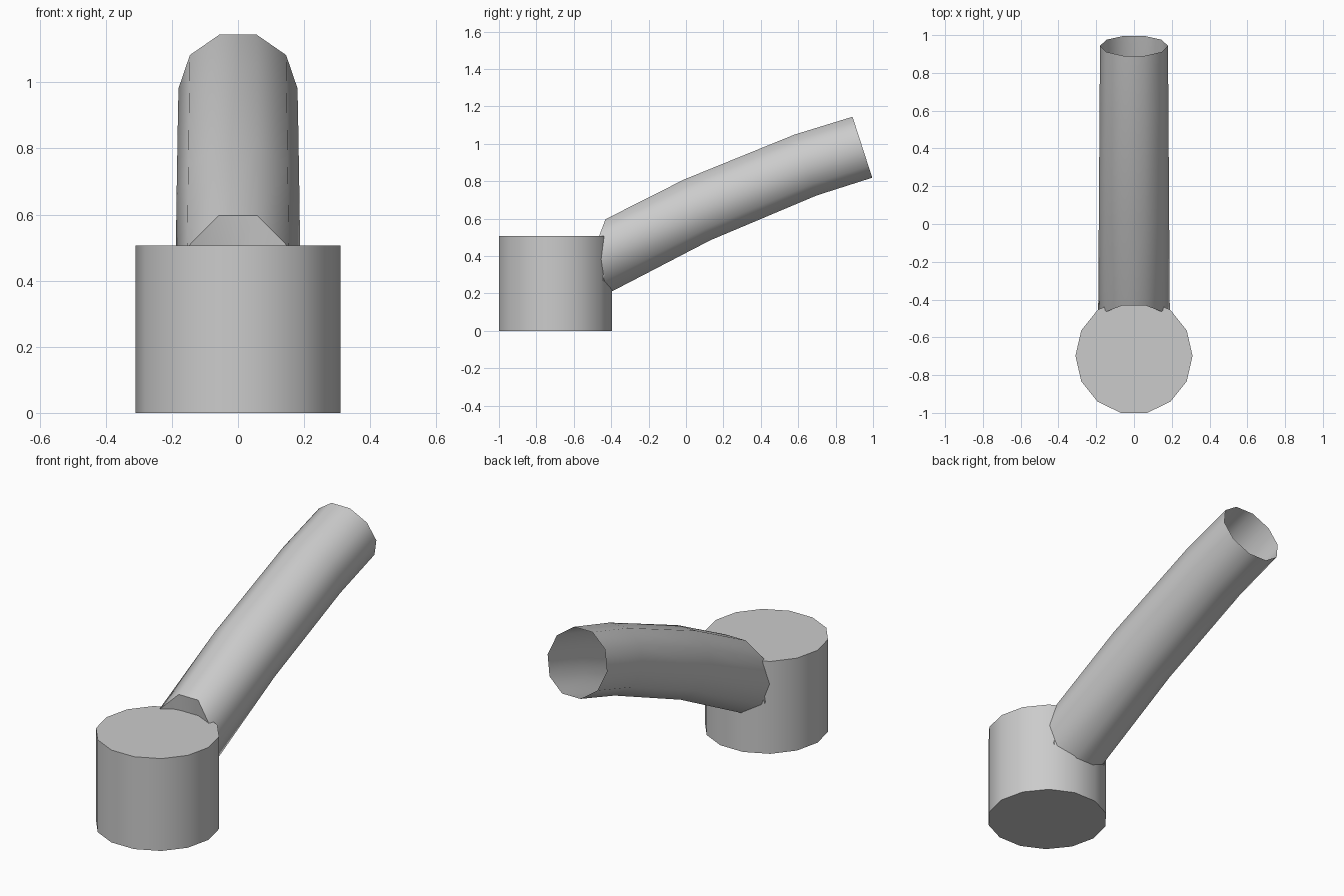
import bpy, bmesh, math

if "Cube" in bpy.data.objects:
    bpy.data.objects.remove(bpy.data.objects["Cube"])

grey = bpy.data.materials.new("plain_grey")
grey.diffuse_color = (0.6, 0.6, 0.6, 1)
grey.use_nodes = True
grey.node_tree.nodes["Principled BSDF"].inputs["Base Color"].default_value = grey.diffuse_color


def finish(bm, name, recalc=True):
    if recalc:
        bmesh.ops.recalc_face_normals(bm, faces=bm.faces)
    mesh = bpy.data.meshes.new(name)
    bm.to_mesh(mesh)
    bm.free()
    mesh.materials.append(grey)
    ob = bpy.data.objects.new(name, mesh)
    bpy.context.collection.objects.link(ob)
    bpy.ops.object.select_all(action='DESELECT')
    ob.select_set(True)
    bpy.context.view_layer.objects.active = ob
    bpy.ops.object.shade_smooth_by_angle(angle=math.radians(40))


# Base drum: 14-sided closed cylinder
R, H, CY = 0.31, 0.507, -0.698
bm = bmesh.new()
bmesh.ops.create_cone(bm, cap_ends=True, segments=14, radius1=R, radius2=R, depth=H)
# turn so corners lie on the x axis and a flat side faces the front
first = bm.verts[:][0].co
turn = -math.atan2(first.y, first.x)
for v in bm.verts:
    a = math.atan2(v.co.y, v.co.x) + turn
    v.co = (R * math.cos(a), CY + R * math.sin(a), v.co.z + H / 2)
finish(bm, "base_drum")

# Bent pipe: open 10-sided tube; each ring is
# (centre y, centre z, half width, half height, tilt of ring plane in degrees)
rings = [
    (-0.44, 0.28, 0.17, 0.16, 80),      # folded-in end hidden in the drum
    (-0.527, 0.345, 0.19, 0.284, 69),   # slanted mouth at the drum rim
    (0.06, 0.647, 0.186, 0.186, 113.3),
    (0.64, 0.887, 0.182, 0.182, 110),
    (0.943, 0.982, 0.18, 0.18, 107.9),
]
SIDES = 10
bm = bmesh.new()
loops = []
for y, z, w, h, tilt in rings:
    t = math.radians(tilt)
    loop = []
    for i in range(SIDES):
        a = 2 * math.pi * i / SIDES
        up = h * math.sin(a)
        loop.append(bm.verts.new((w * math.cos(a), y + up * math.cos(t), z + up * math.sin(t))))
    loops.append(loop)
for lo, hi in zip(loops, loops[1:]):
    for i in range(SIDES):
        j = (i + 1) % SIDES
        bm.faces.new((lo[j], lo[i], hi[i], hi[j]))
finish(bm, "bent_pipe")
